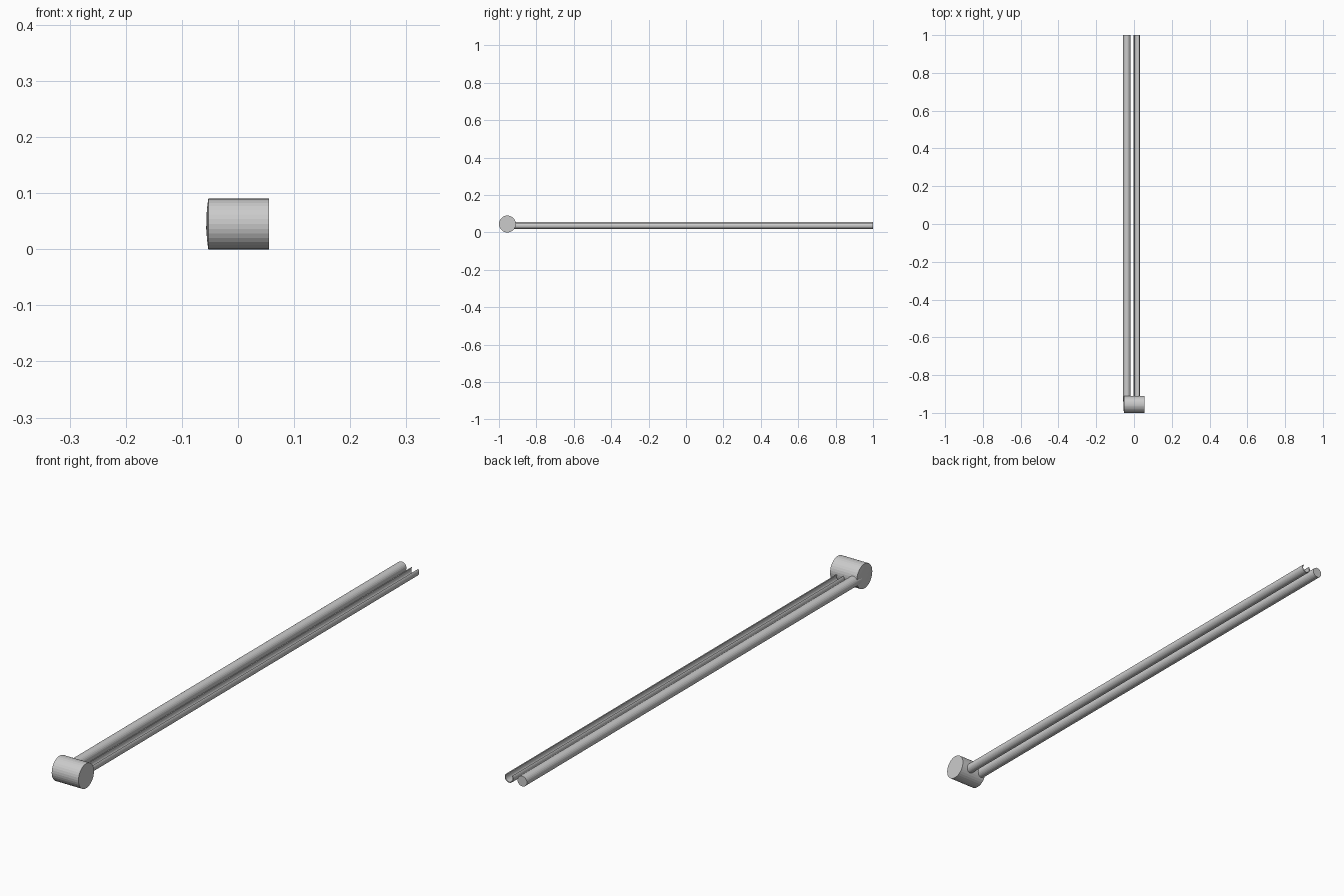
import bpy, bmesh, math

if "Cube" in bpy.data.objects:
    bpy.data.objects.remove(bpy.data.objects["Cube"])


def make_object(name, bm):
    bmesh.ops.recalc_face_normals(bm, faces=bm.faces)
    mesh = bpy.data.meshes.new(name)
    bm.to_mesh(mesh)
    bm.free()
    obj = bpy.data.objects.new(name, mesh)
    bpy.context.collection.objects.link(obj)
    return obj


def extrude_profile(name, profile, y0, y1):
    """Closed xz outline swept along y, capped at both ends."""
    bm = bmesh.new()
    a = [bm.verts.new((x, y0, z)) for x, z in profile]
    b = [bm.verts.new((x, y1, z)) for x, z in profile]
    n = len(profile)
    for i in range(n):
        j = (i + 1) % n
        bm.faces.new((a[i], a[j], b[j], b[i]))
    bm.faces.new(a)
    bm.faces.new(b[::-1])
    return make_object(name, bm)


def arc(cx, cz, r, start, end, steps):
    angles = [math.radians(start + (end - start) * i / steps) for i in range(steps + 1)]
    return [(cx + r * math.cos(t), cz + r * math.sin(t)) for t in angles]


def head(name, rings, cy, cz, sides=32):
    """Lathe along x from (x, radius) rings, with flat end caps."""
    bm = bmesh.new()
    loops = []
    for x, r in rings:
        loops.append([bm.verts.new((x, cy + r * math.cos(2 * math.pi * i / sides),
                                    cz + r * math.sin(2 * math.pi * i / sides)))
                      for i in range(sides)])
    for p, q in zip(loops, loops[1:]):
        for i in range(sides):
            j = (i + 1) % sides
            bm.faces.new((p[i], p[j], q[j], q[i]))
    bm.faces.new(loops[0])
    bm.faces.new(loops[-1][::-1])
    return make_object(name, bm)


# Cross head with a very shallow crown on its left end
head("cross_head", [(-0.0565, 0.012), (-0.055, 0.03), (-0.053, 0.045), (0.055, 0.045)],
     -0.955, 0.045)

# Solid rod
extrude_profile("solid_rod", arc(-0.038, 0.038, 0.019, 0, 360, 24)[:-1], -0.94, 1.0)

# Thin-walled channel, open along the top
outer = arc(0.015, 0.036, 0.0175, 140, 400, 20)
inner = arc(0.015, 0.036, 0.0145, 400, 140, 20)
extrude_profile("open_channel", outer + inner, -0.94, 1.0)
